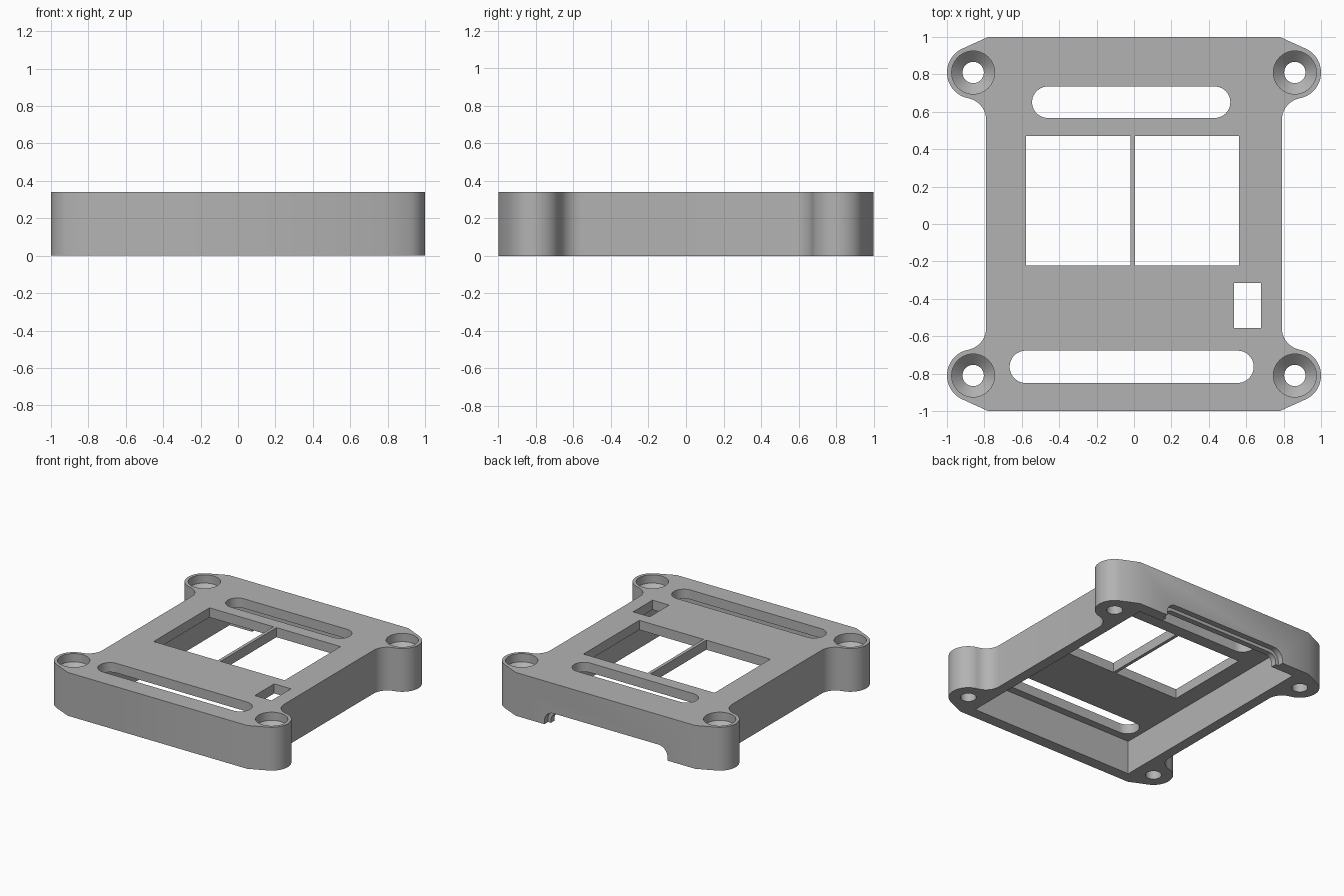
import bpy, bmesh, math
from mathutils import Vector

if "Cube" in bpy.data.objects:
    bpy.data.objects.remove(bpy.data.objects["Cube"])

H = 0.34          # overall height
CEIL = 0.265      # underside of the top plate

grey = bpy.data.materials.new("plain grey")
grey.diffuse_color = (0.45, 0.45, 0.45, 1)
grey.use_nodes = True
grey.node_tree.nodes["Principled BSDF"].inputs["Base Color"].default_value = grey.diffuse_color


def prism(name, pts, a, b, axis="Z"):
    """Extrude a 2D outline from a to b along Z, or along Y for (x, z) outlines."""
    def put(p, t):
        return (p[0], p[1], t) if axis == "Z" else (p[0], t, p[1])
    bm = bmesh.new()
    low = [bm.verts.new(put(p, a)) for p in pts]
    top = [bm.verts.new(put(p, b)) for p in pts]
    bm.faces.new(low)
    bm.faces.new(top)
    n = len(pts)
    for i in range(n):
        j = (i + 1) % n
        bm.faces.new((low[i], low[j], top[j], top[i]))
    return finish(name, bm)


def finish(name, bm):
    bmesh.ops.recalc_face_normals(bm, faces=bm.faces)
    me = bpy.data.meshes.new(name)
    bm.to_mesh(me)
    bm.free()
    me.materials.append(grey)
    ob = bpy.data.objects.new(name, me)
    bpy.context.collection.objects.link(ob)
    return ob


def arc(cx, cy, r, a0, a1, n):
    return [(cx + r * math.cos(a0 + (a1 - a0) * i / n),
             cy + r * math.sin(a0 + (a1 - a0) * i / n)) for i in range(n + 1)]


def rect(x0, x1, y0, y1):
    return [(x0, y0), (x1, y0), (x1, y1), (x0, y1)]


def slot(x0, x1, y0, y1):
    r, c, q = (y1 - y0) / 2, (y0 + y1) / 2, math.pi / 2
    return arc(x1 - r, c, r, -q, q, 20) + arc(x0 + r, c, r, q, 3 * q, 20)


# Corner outline: side wall, concave fillet, round ear, slanted shoulder
EX, EY, ER, SIDE, FY = 0.86, 0.81, 0.14, 0.79, 0.555
dy = EY - FY
k = SIDE - EX
R = (k * k + dy * dy - ER * ER) / (2 * (ER - k))
fx = SIDE + R
join = math.atan2(FY - EY, fx - EX)
shoulder = Vector((0.78 - EX, 1 - EY))
tangent = math.atan2(shoulder.y, shoulder.x) - math.acos(ER / shoulder.length)
corner = arc(fx, FY, R, math.pi, join + math.pi, 10)
corner += arc(EX, EY, ER, join, tangent, 24)[1:] + [(0.78, 1.0)]
outline = (corner + [(-x, y) for x, y in reversed(corner)]
           + [(-x, -y) for x, y in corner]
           + [(x, -y) for x, y in reversed(corner)])
body = prism("case_cover", outline, 0, H)


def arch(x0, x1, h, r):
    """Cable opening profile with rounded upper corners."""
    q = math.pi / 2
    return ([(x0, -0.1), (x1, -0.1)] + arc(x1 - r, h - r, r, 0, q, 8)
            + arc(x0 + r, h - r, r, q, 2 * q, 8))


def screw_hole(x, y):
    """Through hole with conical seat and wide recess."""
    bm = bmesh.new()
    n = 40
    rings = [[bm.verts.new((px, py, z)) for px, py in
              arc(x, y, r, 0, 2 * math.pi * (n - 1) / n, n - 1)]
             for r, z in ((0.057, -0.1), (0.057, 0.22), (0.115, 0.275), (0.115, 0.45))]
    for a, b in zip(rings, rings[1:]):
        for i in range(n):
            j = (i + 1) % n
            bm.faces.new((a[i], a[j], b[j], b[i]))
    bm.faces.new(rings[0])
    bm.faces.new(rings[-1])
    return finish("screw_hole_cutter", bm)


cutters = [
    prism("pocket_cutter", rect(-0.71, 0.71, -0.91, 0.91), -0.1, CEIL),
    prism("back_slot_cutter", slot(-0.545, 0.515, 0.567, 0.735), 0.2, 0.5),
    prism("front_slot_cutter", slot(-0.665, 0.64, -0.85, -0.677), 0.2, 0.5),
    prism("left_window_cutter", rect(-0.577, -0.02, -0.223, 0.47), 0.2, 0.5),
    prism("right_window_cutter", rect(0.005, 0.562, -0.223, 0.47), 0.2, 0.5),
    prism("small_window_cutter", rect(0.535, 0.68, -0.555, -0.315), 0.2, 0.5),
    # stepped cable opening in the back wall
    prism("opening_outer_cutter", arch(-0.54, 0.53, 0.105, 0.08), 0.955, 1.1, "Y"),
    prism("opening_inner_cutter", arch(-0.515, 0.505, 0.08, 0.06), 0.85, 0.97, "Y"),
]
cutters += [screw_hole(sx * EX, sy * EY) for sx in (-1, 1) for sy in (-1, 1)]

# Cut everything out of the solid body
bpy.context.view_layer.objects.active = body
for c in cutters:
    m = body.modifiers.new(c.name, "BOOLEAN")
    m.operation = "DIFFERENCE"
    m.solver = "EXACT"
    m.object = c
    bpy.ops.object.modifier_apply(modifier=m.name)
    bpy.data.objects.remove(c)

bpy.ops.object.select_all(action="DESELECT")
body.select_set(True)
bpy.ops.object.shade_smooth_by_angle(angle=math.radians(30))
